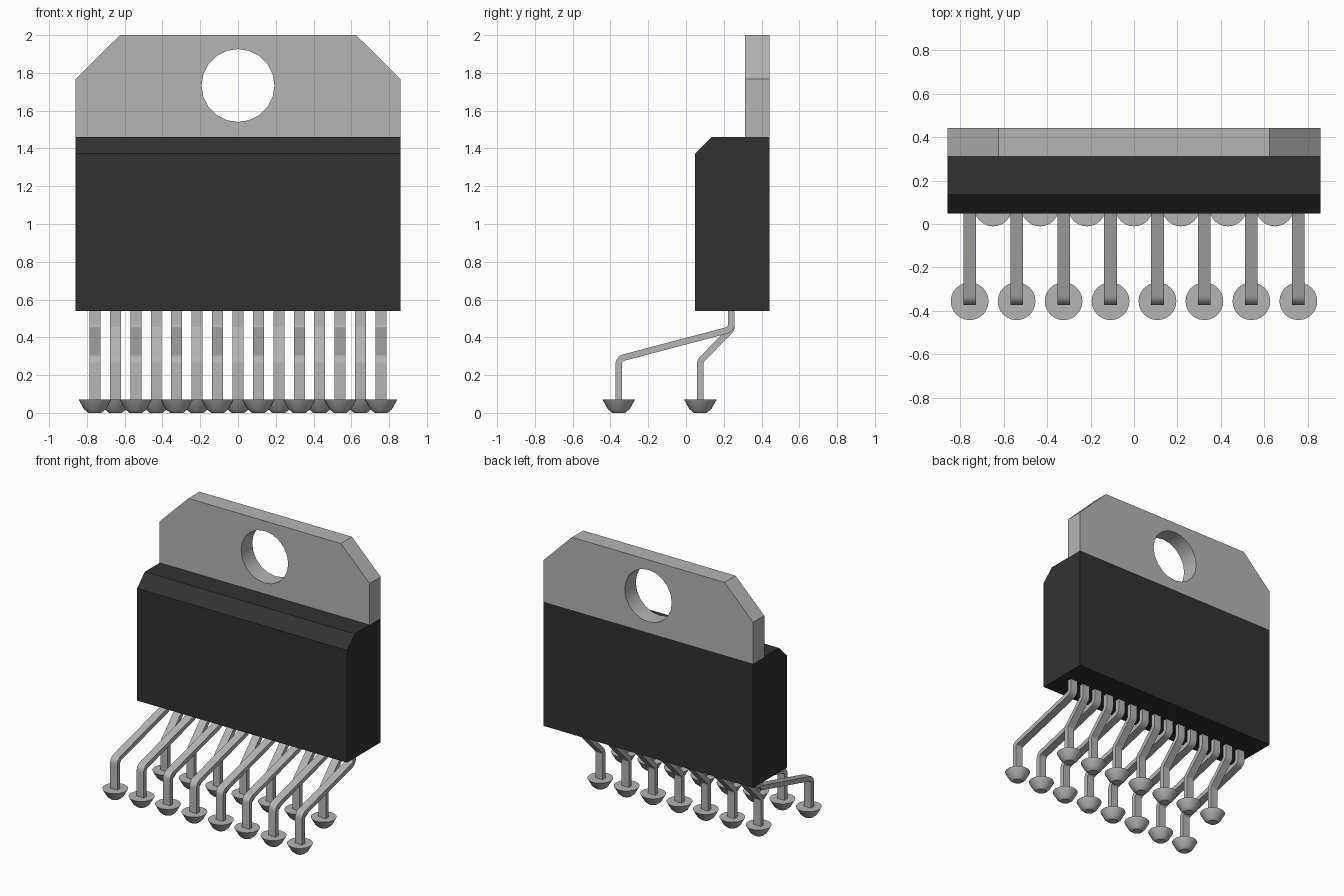
import bpy, bmesh, math
from mathutils import Vector

if "Cube" in bpy.data.objects:
    bpy.data.objects.remove(bpy.data.objects["Cube"], do_unlink=True)


def material(name, value):
    m = bpy.data.materials.new(name)
    m.use_nodes = True
    colour = (value, value, value, 1)
    m.diffuse_color = colour
    m.node_tree.nodes["Principled BSDF"].inputs["Base Color"].default_value = colour
    return m


BLACK = material("black plastic", 0.031)
METAL = material("grey metal", 0.46)


def make_mesh(name, bm, mat):
    bmesh.ops.recalc_face_normals(bm, faces=bm.faces[:])
    me = bpy.data.meshes.new(name)
    bm.to_mesh(me)
    bm.free()
    me.materials.append(mat)
    return me


def place(name, me, loc=(0, 0, 0), smooth=False):
    ob = bpy.data.objects.new(name, me)
    ob.location = loc
    bpy.context.collection.objects.link(ob)
    if smooth:
        bpy.ops.object.select_all(action='DESELECT')
        ob.select_set(True)
        bpy.context.view_layer.objects.active = ob
        bpy.ops.object.shade_smooth_by_angle(angle=math.radians(35))


def side_prism(outline, half_width):
    """Extrude a (y, z) outline along x, centred on x = 0."""
    bm = bmesh.new()
    f = bm.faces.new([bm.verts.new((-half_width, y, z)) for y, z in outline])
    ext = bmesh.ops.extrude_face_region(bm, geom=[f])
    moved = [v for v in ext["geom"] if isinstance(v, bmesh.types.BMVert)]
    bmesh.ops.translate(bm, vec=(2 * half_width, 0, 0), verts=moved)
    return bm


def fillet(path, radius, steps=5):
    """Round the inner corners of a (y, z) path with circular arcs."""
    pts = [Vector(p) for p in path]
    out = [pts[0]]
    for a, p, b in zip(pts, pts[1:], pts[2:]):
        u, v = (a - p).normalized(), (b - p).normalized()
        half = u.angle(v) / 2
        centre = p + (u + v).normalized() * radius / math.sin(half)
        start = (p + u * radius / math.tan(half) - centre).normalized()
        end = (p + v * radius / math.tan(half) - centre).normalized()
        for i in range(steps + 1):
            out.append(centre + start.lerp(end, i / steps).normalized() * radius)
    return out + [pts[-1]]


def ribbon(path, thickness):
    """Closed outline of constant thickness around a path."""
    left, right = [], []
    for i, p in enumerate(path):
        before = path[max(i - 1, 0)]
        after = path[min(i + 1, len(path) - 1)]
        t = (after - before).normalized()
        n = Vector((-t.y, t.x)) * thickness / 2
        left.append(p + n)
        right.append(p - n)
    return left + right[::-1]


# Plastic body with a chamfered upper front edge
body = [(0.048, 0.54), (0.442, 0.54), (0.442, 1.46), (0.137, 1.46), (0.048, 1.372)]
place("body", make_mesh("body", side_prism(body, 0.86), BLACK))

# Metal mounting tab with clipped corners and a round hole
bm = bmesh.new()
outer = [(-0.86, 1.46), (0.86, 1.46), (0.86, 1.767), (0.625, 2), (-0.625, 2), (-0.86, 1.767)]
hole = [(0.193 * math.cos(i * math.pi / 10), 1.733 + 0.193 * math.sin(i * math.pi / 10))
        for i in range(20)]
edges = []
for loop in (outer, hole):
    vs = [bm.verts.new((x, 0.312, z)) for x, z in loop]
    edges += [bm.edges.new((vs[i - 1], vs[i])) for i in range(len(vs))]
bmesh.ops.triangle_fill(bm, edges=edges, use_beauty=True, use_dissolve=False)
ext = bmesh.ops.extrude_face_region(bm, geom=bm.faces[:])
moved = [v for v in ext["geom"] if isinstance(v, bmesh.types.BMVert)]
bmesh.ops.translate(bm, vec=(0, 0.13, 0), verts=moved)
place("mounting_tab", make_mesh("mounting_tab", bm, METAL), smooth=True)

# Bent lead shapes, front row and back row
FRONT_Y, BACK_Y = -0.356, 0.076
lead_meshes = {}
for row, y, z in (("front", FRONT_Y, 0.286), ("back", BACK_Y, 0.275)):
    path = fillet([(0.24, 0.58), (0.24, 0.443), (y, z), (y, 0.05)], 0.035)
    lead_meshes[row] = make_mesh(row + "_lead", side_prism(ribbon(path, 0.034), 0.029), METAL)

# Solder blob: flat top, rounded underside
bm = bmesh.new()
SIDES = 24
rings = [[bm.verts.new((r * math.cos(2 * math.pi * i / SIDES), r * math.sin(2 * math.pi * i / SIDES), z))
          for i in range(SIDES)] for r, z in ((0.087, 0.072), (0.058, 0.02), (0.034, 0))]
for a, b in zip(rings, rings[1:]):
    for i in range(SIDES):
        bm.faces.new((a[i - 1], a[i], b[i], b[i - 1]))
bm.faces.new(rings[0])
bm.faces.new(rings[-1])
blob = make_mesh("solder_blob", bm, METAL)

# Fifteen leads alternate between the two rows
for i in range(15):
    x = (i - 7) * 0.1082
    row, y = ("back", BACK_Y) if i % 2 else ("front", FRONT_Y)
    place(f"{row}_lead_{i + 1}", lead_meshes[row], (x, 0, 0), smooth=i < 2)
    place(f"{row}_solder_blob_{i + 1}", blob, (x, y, 0), smooth=i == 0)
